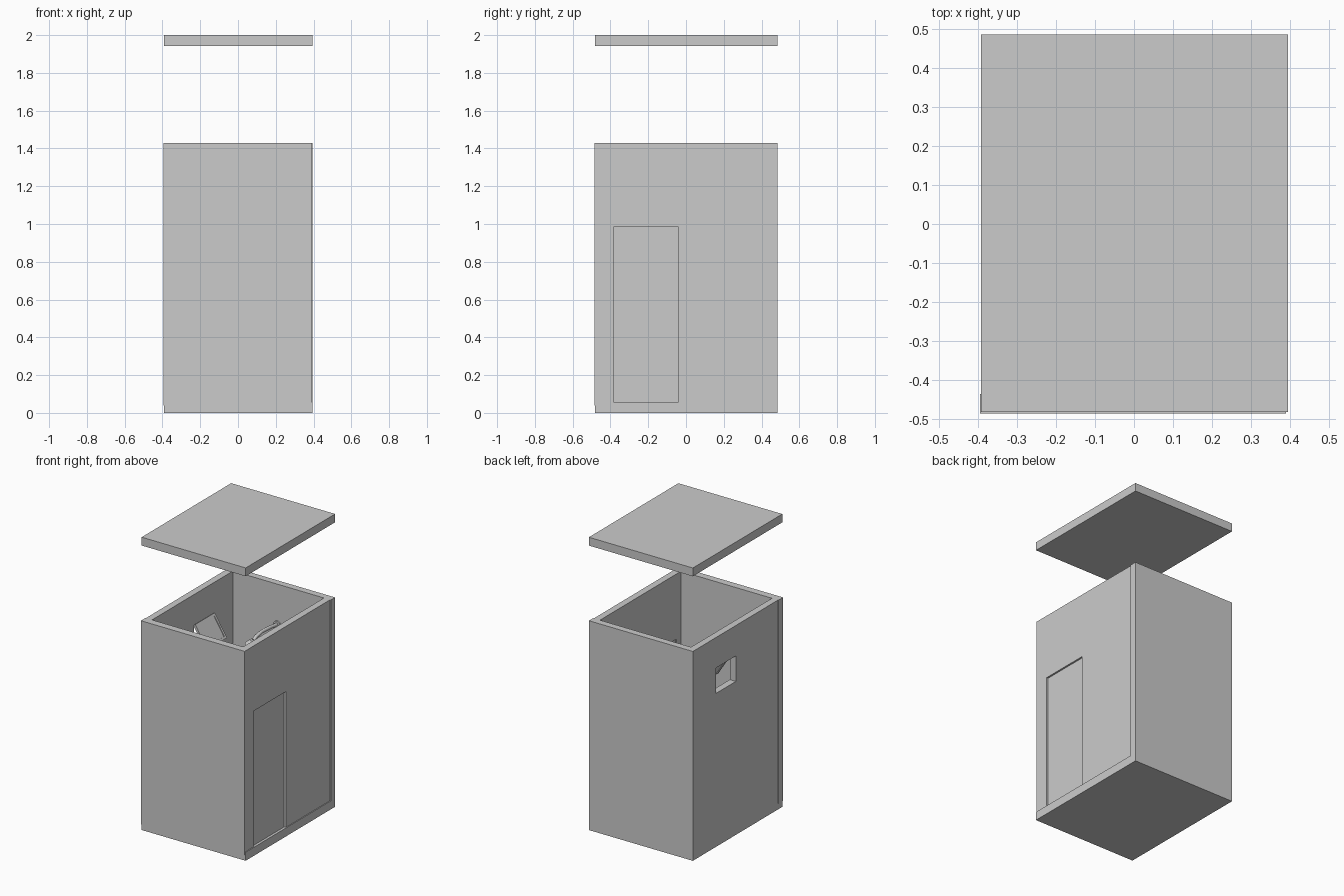
import bpy, math
from mathutils import Matrix, Vector

if "Cube" in bpy.data.objects:
    bpy.data.objects.remove(bpy.data.objects["Cube"])


def box(name, lo, hi):
    """Axis-aligned box between two corners."""
    bpy.ops.mesh.primitive_cube_add(size=1)
    ob = bpy.context.object
    ob.name = name
    size = [b - a for a, b in zip(lo, hi)]
    mid = Vector([(a + b) / 2 for a, b in zip(lo, hi)])
    ob.data.transform(Matrix.Translation(mid) @ Matrix.Diagonal((*size, 1)))
    return ob


def cut(ob, name, lo, hi):
    """Cut a box-shaped opening."""
    cutter = box(name, lo, hi)
    cutter.hide_render = True
    mod = ob.modifiers.new(name, 'BOOLEAN')
    mod.operation = 'DIFFERENCE'
    mod.solver = 'EXACT'
    mod.object = cutter
    bpy.context.view_layer.objects.active = ob
    bpy.ops.object.modifier_apply(modifier=name)
    bpy.data.objects.remove(cutter)


X0, X1, XR = -0.391, 0.3945, 0.389   # left, right, recessed right wall
Y0, Y1 = -0.481, 0.4845
T, FLOOR, TOP = 0.046, 0.058, 1.43

# Floor slab and lifted roof slab
box("floor", (X0, Y0, 0), (X1, Y1, FLOOR))
box("roof", (X0, Y0, 1.943), (X1, Y1, 2.0))

# Walls: the front one overhangs the slab slightly, the right one is set back
box("front_wall", (-0.3945, -0.4845, 0.04), (XR, Y0 + T, TOP))
box("back_wall", (X0, Y1 - T, FLOOR), (X1, Y1, TOP))
left = box("left_wall", (X0, Y0 + T, FLOOR), (X0 + T, Y1 - T, TOP))
right = box("right_wall", (XR - T, Y0 + T, FLOOR), (XR, Y1 - T, TOP))

# Door opening and slightly recessed door
cut(right, "door_hole", (0.2, -0.385, 0.03), (0.6, -0.04, 0.985))
box("door", (XR - 0.04, -0.385, FLOOR), (XR - 0.012, -0.04, 0.985))

# Window opening and a sash hinged at the top, tilted into the room
WY0, WY1, WZ0, WZ1 = 0.02, 0.232, 1.048, 1.222
cut(left, "window_hole", (-0.6, WY0, WZ0), (-0.2, WY1, WZ1))
hinge = Vector((X0 + T, 0, WZ1))
H, F, D = WZ1 - WZ0, 0.016, 0.018
sash = [
    box("window_pane", (-0.004, WY0 + F, -H + F), (0.004, WY1 - F, -F)),
    box("sash_top", (-D / 2, WY0, -F), (D / 2, WY1, 0)),
    box("sash_bottom", (-D / 2, WY0, -H), (D / 2, WY1, -H + F)),
    box("sash_near_side", (-D / 2, WY0, -H + F), (D / 2, WY0 + F, -F)),
    box("sash_far_side", (-D / 2, WY1 - F, -H + F), (D / 2, WY1, -F)),
]
tilt = Matrix.Translation(hinge) @ Matrix.Rotation(math.radians(-32), 4, 'Y')
for ob in sash:
    ob.data.transform(tilt)

# Shower arm: a bent pipe out of the back wall
curve = bpy.data.curves.new("shower_arm", 'CURVE')
curve.dimensions = '3D'
curve.bevel_depth = 0.012
curve.bevel_resolution = 3
curve.use_fill_caps = True
path = [(0.44, 1.155), (0.36, 1.165), (0.27, 1.17), (0.21, 1.16), (0.18, 1.145)]
spline = curve.splines.new('POLY')
spline.points.add(len(path) - 1)
for p, (y, z) in zip(spline.points, path):
    p.co = (-0.01, y, z, 1)
arm = bpy.data.objects.new("shower_arm", curve)
bpy.context.collection.objects.link(arm)


def disc(name, r1, r2, depth, loc, rot=(0, 0, 0)):
    bpy.ops.mesh.primitive_cone_add(vertices=24, radius1=r1, radius2=r2,
                                    depth=depth, location=loc, rotation=rot)
    bpy.context.object.name = name
    bpy.ops.object.shade_smooth_by_angle()


# Shower head and wall flange
disc("shower_head", 0.05, 0.02, 0.025, (-0.01, 0.175, 1.138))
disc("shower_flange", 0.026, 0.026, 0.012, (-0.01, Y1 - T - 0.004, 1.155),
     (math.pi / 2, 0, 0))
